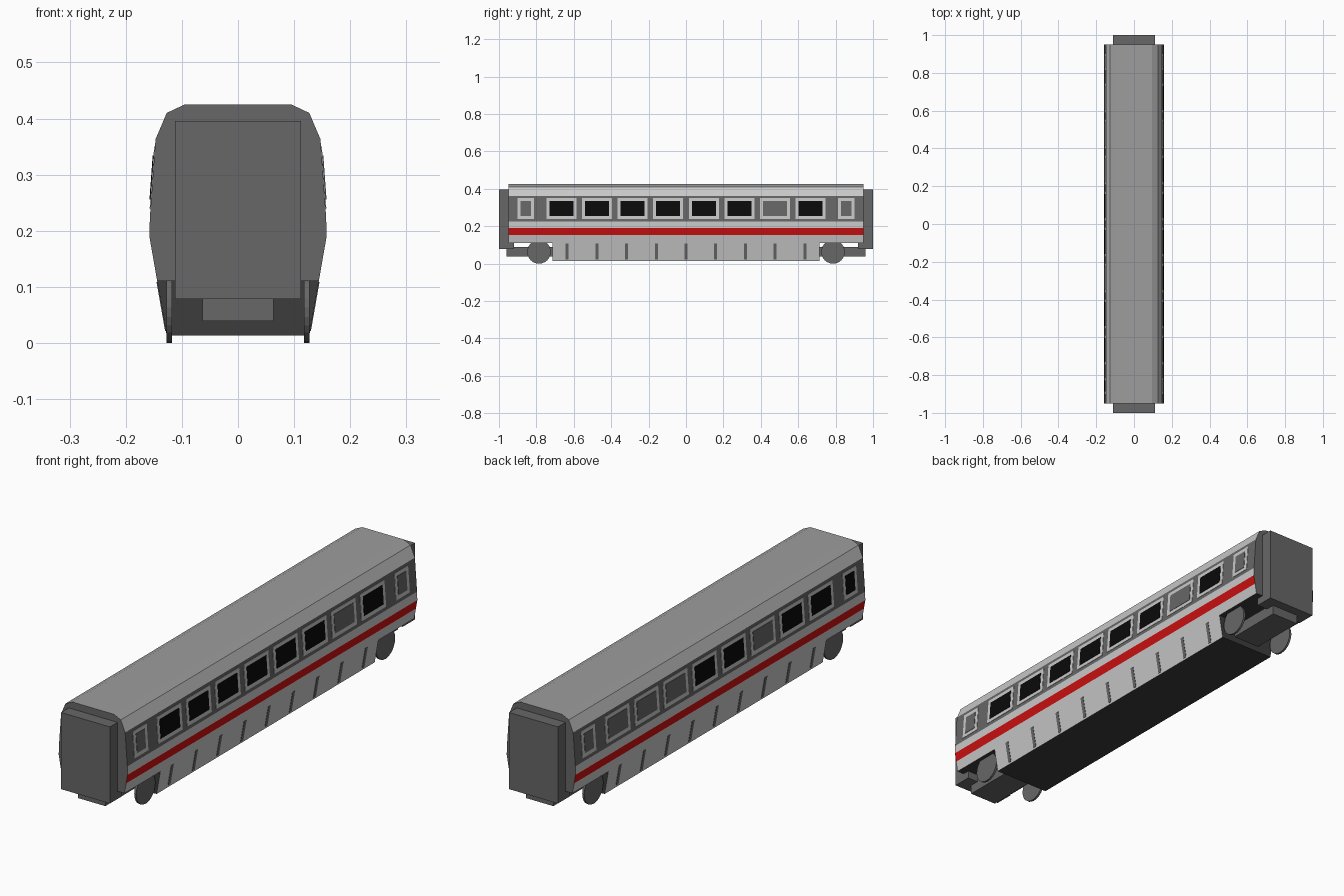
import bpy, bmesh, math
from mathutils import Matrix

if "Cube" in bpy.data.objects:
    bpy.data.objects.remove(bpy.data.objects["Cube"])


def material(name, r, g, b):
    m = bpy.data.materials.new(name)
    m.diffuse_color = (r, g, b, 1)
    m.use_nodes = True
    m.node_tree.nodes["Principled BSDF"].inputs["Base Color"].default_value = m.diffuse_color
    return m


LIGHT = material("light_grey", 0.58, 0.58, 0.58)
MID = material("roof_grey", 0.34, 0.34, 0.34)
DARK = material("dark_grey", 0.135, 0.135, 0.135)
COAL = material("charcoal", 0.045, 0.045, 0.045)
RED = material("red", 0.62, 0.005, 0.005)
BLACK = material("black", 0.003, 0.003, 0.003)


def finish(bm, name, mats):
    bmesh.ops.recalc_face_normals(bm, faces=bm.faces[:])
    me = bpy.data.meshes.new(name)
    bm.to_mesh(me)
    bm.free()
    for m in mats:
        me.materials.append(m)
    ob = bpy.data.objects.new(name, me)
    bpy.context.collection.objects.link(ob)
    return ob


def loft(name, half, length, strip_mats, end_mat, bottom_mat, top_mat):
    """Extrude a mirrored half section (top to bottom) along y, one colour per strip."""
    mats = [LIGHT, MID, DARK, COAL, RED]
    pts = half + [(-x, z) for x, z in reversed(half)]
    n = len(pts)
    strips = strip_mats + [bottom_mat] + strip_mats[::-1] + [top_mat]
    bm = bmesh.new()
    a = [bm.verts.new((x, -length / 2, z)) for x, z in pts]
    b = [bm.verts.new((x, length / 2, z)) for x, z in pts]
    for i in range(n):
        j = (i + 1) % n
        f = bm.faces.new((a[i], a[j], b[j], b[i]))
        f.material_index = mats.index(strips[i])
    for ring in (a, b):
        bm.faces.new(ring).material_index = mats.index(end_mat)
    return finish(bm, name, mats)


def box(name, x0, x1, y0, y1, z0, z1, mat):
    bm = bmesh.new()
    bmesh.ops.create_cube(bm, size=1)
    for v in bm.verts:
        v.co = (x1 if v.co.x > 0 else x0, y1 if v.co.y > 0 else y0,
                z1 if v.co.z > 0 else z0)
    return finish(bm, name, [mat])


# Body shell and lower skirt
body = [(0.095, 0.425), (0.127, 0.41), (0.147, 0.363), (0.157, 0.225),
        (0.158, 0.19), (0.1515, 0.153), (0.144, 0.11)]
loft("body", body, 1.9, [MID, LIGHT, DARK, LIGHT, RED, LIGHT], DARK, COAL, MID)
skirt = [(0.144, 0.11), (0.127, 0.013)]
loft("skirt", skirt, 1.43, [LIGHT], COAL, COAL, COAL)


def plate(bm, side, yc, w, z0, z1, line, lift, mat_index):
    """Thin plate lying on the sloping wall given by two section points."""
    (xa, za), (xb, zb) = line
    wall = lambda z: xa + (xb - xa) * (z - za) / (zb - za)
    rings = []
    for off in (-0.001, lift):
        rings.append([bm.verts.new((side * (wall(z) + off), yc + s * w / 2, z))
                      for s, z in ((-1, z0), (1, z0), (1, z1), (-1, z1))])
    faces = [bm.faces.new(r) for r in rings]
    for i in range(4):
        j = (i + 1) % 4
        faces.append(bm.faces.new((rings[0][i], rings[0][j], rings[1][j], rings[1][i])))
    for f in faces:
        f.material_index = mat_index


# Windows: pale frames with dark or blinded panes, listed from -y to +y
spots = [-0.857] + [(i - 3.5) * 0.1905 for i in range(8)] + [0.857]
shaded = {1: (0, 7, 9), -1: (3, 6, 7, 8, 9)}
for side, label in ((1, "right"), (-1, "left")):
    bm = bmesh.new()
    for i, y in enumerate(spots):
        w = 0.09 if i in (0, 9) else 0.16
        plate(bm, side, y, w, 0.24, 0.35, body[2:4], 0.0015, 0)
        plate(bm, side, y, w - 0.032, 0.256, 0.334, body[2:4], 0.003,
              1 if i in shaded[side] else 2)
    finish(bm, label + "_windows", [LIGHT, DARK, BLACK])

    # Upright slots in the skirt
    bm = bmesh.new()
    for i in range(-4, 5):
        plate(bm, side, i * 0.159, 0.016, 0.021, 0.109, skirt, 0.0015, 0)
    finish(bm, label + "_skirt_slots", [DARK])

# Gangways, bogie frames and wheels at both ends
for s, label in ((-1, "front"), (1, "back")):
    y0, y1 = sorted((s * 0.92, s * 1.0))
    box(label + "_gangway", -0.112, 0.112, y0, y1, 0.078, 0.396, DARK)
    y0, y1 = sorted((s * 0.71, s * 0.96))
    box(label + "_bogie_frame", -0.063, 0.063, y0, y1, 0.039, 0.088, DARK)
    for side, lr in ((1, "right"), (-1, "left")):
        bm = bmesh.new()
        bmesh.ops.create_cone(
            bm, cap_ends=True, segments=24, radius1=0.063, radius2=0.063, depth=0.009,
            matrix=Matrix.Translation((side * 0.1225, s * 0.786, 0.063))
            @ Matrix.Rotation(math.pi / 2, 4, 'Y'))
        finish(bm, f"{label}_{lr}_wheel", [DARK])
